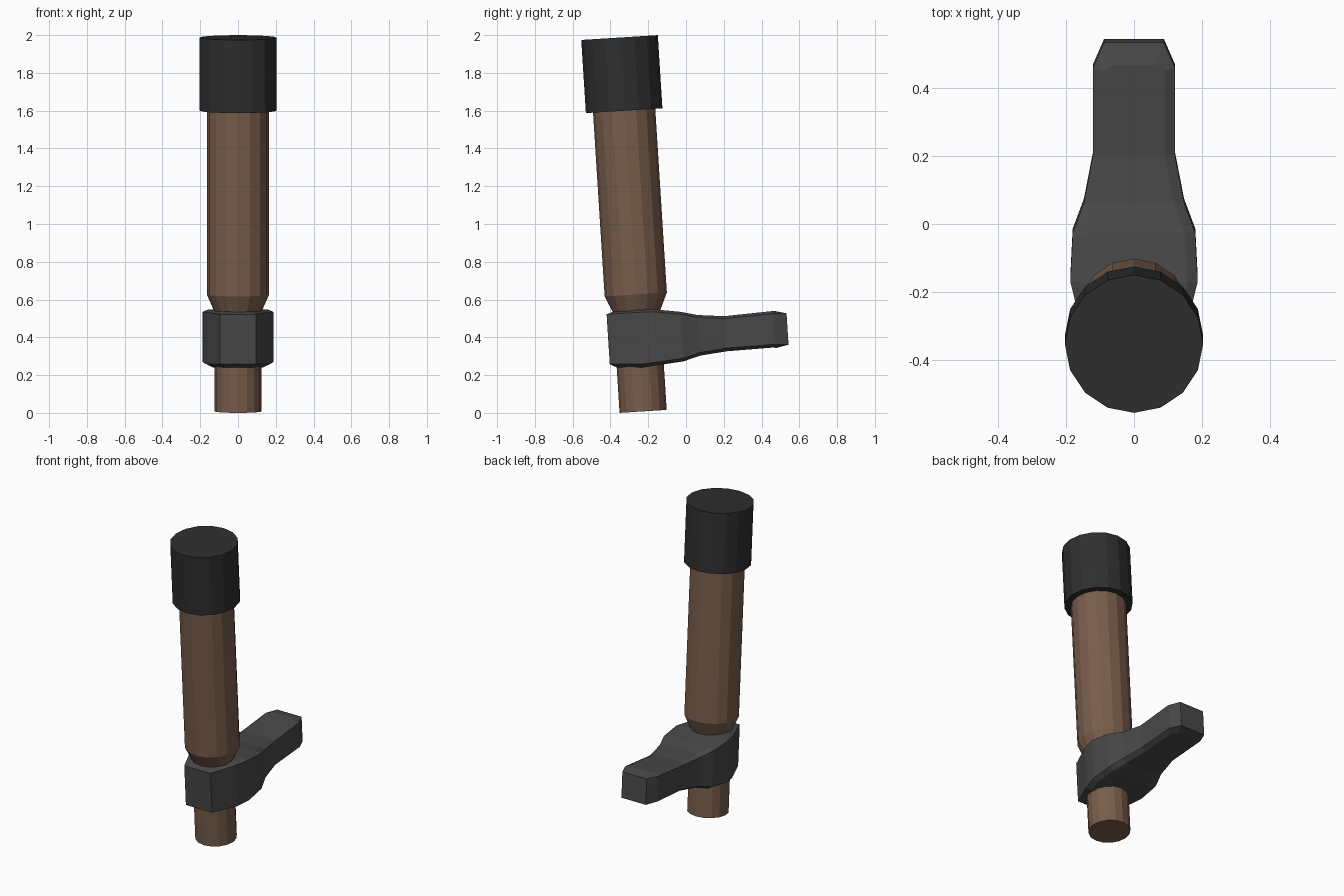
import bpy, bmesh, math

if "Cube" in bpy.data.objects:
    bpy.data.objects.remove(bpy.data.objects["Cube"])

TILT = math.radians(3.61)


def material(name, rgb):
    m = bpy.data.materials.new(name)
    m.diffuse_color = (*rgb, 1)
    m.use_nodes = True
    m.node_tree.nodes["Principled BSDF"].inputs["Base Color"].default_value = m.diffuse_color
    return m


def make_object(name, bm, mat):
    bmesh.ops.recalc_face_normals(bm, faces=bm.faces)
    me = bpy.data.meshes.new(name)
    bm.to_mesh(me)
    bm.free()
    me.materials.append(mat)
    ob = bpy.data.objects.new(name, me)
    bpy.context.collection.objects.link(ob)
    return ob


def lathe(name, profile, mat, sides=16):
    """Closed turned solid from (radius, height) pairs, leaning along the grip axis."""
    bm = bmesh.new()
    rings = [[bm.verts.new((r * math.sin(2 * math.pi * i / sides),
                            r * math.cos(2 * math.pi * i / sides), h))
              for i in range(sides)] for r, h in profile]
    for a, b in zip(rings, rings[1:]):
        for i in range(sides):
            j = (i + 1) % sides
            bm.faces.new((a[i], a[j], b[j], b[i]))
    bm.faces.new(rings[0])
    bm.faces.new(rings[-1])
    ob = make_object(name, bm, mat)
    ob.location = (0, -0.227, 0.008)
    ob.rotation_euler = (TILT, 0, 0)
    return ob


wood = material("wood", (0.19, 0.11, 0.07))
rubber = material("dark_cap", (0.028, 0.028, 0.028))
metal = material("dark_metal", (0.065, 0.065, 0.065))

# Wooden shaft with narrow lower peg, and end cap
lathe("shaft", [(0.125, 0), (0.125, 0.53), (0.165, 0.62), (0.165, 1.65)], wood)
lathe("end_cap", [(0.203, 1.595), (0.203, 1.983)], rubber)

# Lever arm: y, half width, top z, bottom z, y shift of the bevelled rim
stations = [
    (-0.412, 0.095, 0.535, 0.241, 0.035),
    (-0.25, 0.165, 0.545, 0.241, 0.01),
    (-0.16, 0.187, 0.548, 0.252, 0),
    (-0.02, 0.180, 0.535, 0.273, 0),
    (0.07, 0.147, 0.518, 0.303, 0),
    (0.21, 0.120, 0.512, 0.326, 0),
    (0.468, 0.120, 0.538, 0.346, -0.01),
    (0.541, 0.088, 0.540, 0.344, -0.065),
]
bm = bmesh.new()
loops = []
for y, w, top, bottom, shift in stations:
    half = [(w - 0.03, bottom, shift), (w, bottom + 0.017, 0),
            (w, top - 0.013, 0), (w - 0.03, top, shift)]
    ring = half + [(-x, z, s) for x, z, s in reversed(half)]
    loops.append([bm.verts.new((x, y + s - math.tan(TILT) * (z - 0.39), z))
                  for x, z, s in ring])
for a, b in zip(loops, loops[1:]):
    for i in range(8):
        j = (i + 1) % 8
        bm.faces.new((a[i], a[j], b[j], b[i]))
for r in (loops[0], loops[-1]):
    for i in range(3):
        bm.faces.new((r[i], r[i + 1], r[6 - i], r[7 - i]))
make_object("lever_arm", bm, metal)
